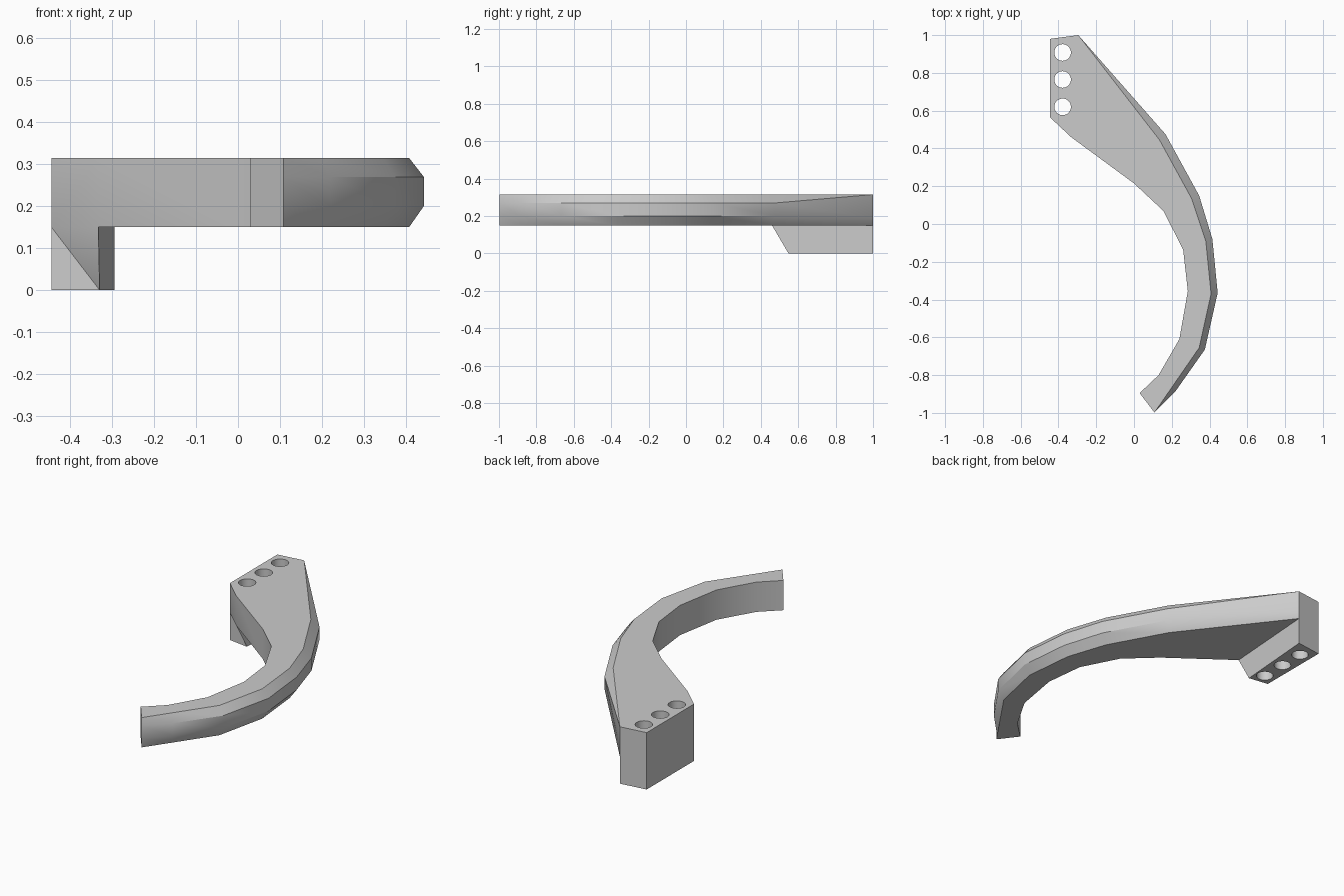
import bpy, bmesh

cube = bpy.data.objects.get("Cube")
if cube:
    bpy.data.objects.remove(cube, do_unlink=True)

TOP, HIGH, LOW, UNDER = 0.315, 0.27, 0.2, 0.15

# Arm stations from tip to pad: inner edge, flat-face edge, outer ridge
INNER = [(.03, -.895), (.13, -.8), (.24, -.61), (.285, -.355),
         (.26, -.135), (.155, .07), (0, .215), (-.333, .46)]
EDGE = [(.108, -.998), (.2, -.865), (.345, -.655), (.408, -.37),
        (.38, -.09), (.305, .135), (.135, .445), (-.295, 1)]
RIDGE = [(.108, -.998), (.22, -.885), (.375, -.665), (.443, -.365),
         (.415, -.08), (.345, .15), (.167, .475), (-.295, 1)]

bm = bmesh.new()
cache = {}


def vert(p, z):
    key = (p[0], p[1], z)
    if key not in cache:
        cache[key] = bm.verts.new(key)
    return cache[key]


def face(*verts):
    unique = list(dict.fromkeys(verts))
    if len(unique) > 2:
        bm.faces.new(unique)


# Curved arm with chamfered outer side
rings = []
for i, (a, e, r) in enumerate(zip(INNER, EDGE, RIDGE)):
    at_pad = i == len(INNER) - 1
    hi, lo = (TOP, 0.19) if at_pad else (HIGH, LOW)
    rings.append([vert(a, TOP), vert(e, TOP), vert(r, hi),
                  vert(r, lo), vert(e, UNDER), vert(a, UNDER)])
for r0, r1 in zip(rings, rings[1:]):
    for k in range(6):
        n = (k + 1) % 6
        face(r0[k], r0[n], r1[n], r1[k])
face(*rings[0])

# Mounting pad continuing from the last station
it, ot, _, om, ou, iu = rings[-1]
near, far = (-.445, .565), (-.445, .98)
nt, nu, nb = (vert(near, z) for z in (TOP, UNDER, 0))
ft, fb = vert(far, TOP), vert(far, 0)
ob, ib = vert(EDGE[-1], 0), vert((-.33, .548), 0)
face(it, ot, ft, nt)
face(it, nt, nu, iu)
face(iu, nu, ib)
face(nu, nb, ib)
face(nt, ft, fb, nb, nu)
face(ft, ot, om, ou, ob, fb)
face(iu, ib, ob, ou)
face(nb, fb, ob, ib)
bmesh.ops.recalc_face_normals(bm, faces=bm.faces)

mesh = bpy.data.meshes.new("curved_bracket")
bm.to_mesh(mesh)
bm.free()
bracket = bpy.data.objects.new("curved_bracket", mesh)
bpy.context.collection.objects.link(bracket)

mat = bpy.data.materials.new("light_grey")
mat.use_nodes = True
colour = (0.6, 0.6, 0.6, 1)
mat.diffuse_color = colour
mat.node_tree.nodes["Principled BSDF"].inputs["Base Color"].default_value = colour
mesh.materials.append(mat)

# Three screw holes through the pad
for y in (.62, .765, .908):
    bpy.ops.mesh.primitive_cylinder_add(vertices=32, radius=.044, depth=1,
                                        location=(-.378, y, .15))
    cutter = bpy.context.object
    cutter.name = "hole_cutter"
    cutter.hide_render = True
    cutter.data.materials.append(mat)
    mod = bracket.modifiers.new("hole", 'BOOLEAN')
    mod.operation = 'DIFFERENCE'
    mod.solver = 'EXACT'
    mod.object = cutter
    bpy.context.view_layer.objects.active = bracket
    bpy.ops.object.modifier_apply(modifier=mod.name)
    bpy.data.objects.remove(cutter, do_unlink=True)

bpy.ops.object.select_all(action='DESELECT')
bracket.select_set(True)
bpy.context.view_layer.objects.active = bracket
bpy.ops.object.shade_smooth_by_angle(angle=0.56)
